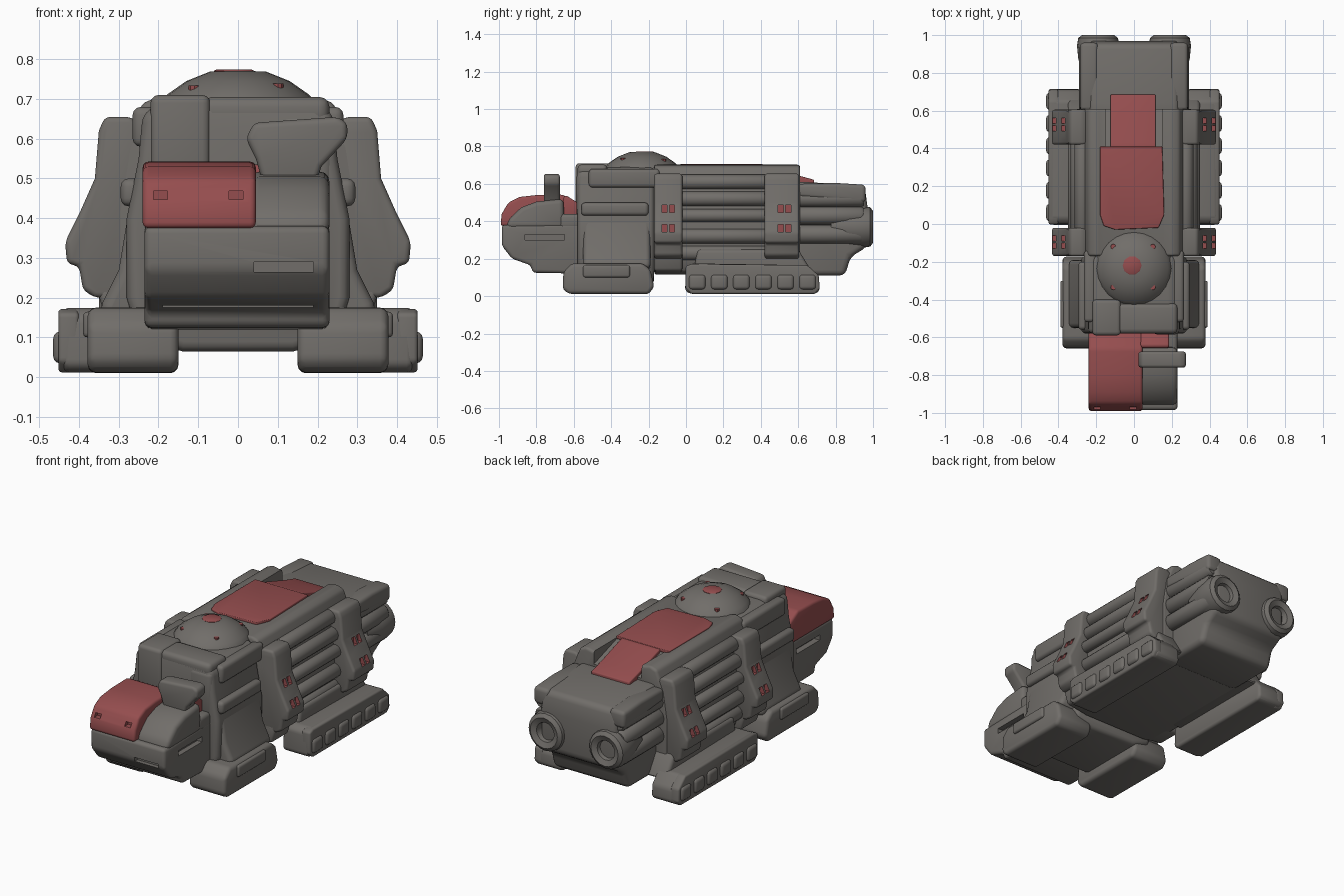
import bpy, bmesh, math
from mathutils import Matrix

if "Cube" in bpy.data.objects:
    bpy.data.objects.remove(bpy.data.objects["Cube"])


def material(name, rgb):
    m = bpy.data.materials.new(name)
    m.diffuse_color = (*rgb, 1)
    m.use_nodes = True
    m.node_tree.nodes["Principled BSDF"].inputs["Base Color"].default_value = m.diffuse_color
    return m


GREY = material("warm grey", (0.165, 0.155, 0.143))
RED = material("dull red", (0.30, 0.075, 0.077))


def finish(name, bm, mat, bevel=0.0, mirror=False):
    bmesh.ops.recalc_face_normals(bm, faces=bm.faces)
    me = bpy.data.meshes.new(name)
    bm.to_mesh(me)
    bm.free()
    me.materials.append(mat)
    ob = bpy.data.objects.new(name, me)
    bpy.context.collection.objects.link(ob)
    if bevel:
        b = ob.modifiers.new("bevel", 'BEVEL')
        b.width, b.segments, b.limit_method = bevel, 3, 'ANGLE'
        b.angle_limit = math.radians(25)
    if mirror:
        ob.modifiers.new("mirror", 'MIRROR')
    return ob


def prism(name, pts, axis, lo, hi, mat=GREY, bevel=0.015, mirror=False):
    """Extrude a 2D profile along one axis."""
    place = {'x': lambda p, t: (t, p[0], p[1]),
             'y': lambda p, t: (p[0], t, p[1]),
             'z': lambda p, t: (p[0], p[1], t)}[axis]
    bm = bmesh.new()
    a, b = ([bm.verts.new(place(p, t)) for p in pts] for t in (lo, hi))
    bm.faces.new(a)
    bm.faces.new(b)
    for i in range(len(pts)):
        j = (i + 1) % len(pts)
        bm.faces.new((a[i], a[j], b[j], b[i]))
    return finish(name, bm, mat, bevel, mirror)


def box(name, x, y, z, mat=GREY, bevel=0.012, mirror=False):
    return prism(name, [(x[0], y[0]), (x[1], y[0]), (x[1], y[1]), (x[0], y[1])],
                 'z', z[0], z[1], mat, bevel, mirror)


def lathe(name, profile, centre, axis='y', steps=20, mat=GREY, mirror=False):
    """Spin (radius, height) points round an axis."""
    bm = bmesh.new()
    vs = [bm.verts.new((r, 0, h)) for r, h in profile]
    es = [bm.edges.new(e) for e in zip(vs, vs[1:])]
    bmesh.ops.spin(bm, geom=vs + es, cent=(0, 0, 0), axis=(0, 0, 1),
                   angle=2 * math.pi, steps=steps, use_duplicate=False)
    bmesh.ops.remove_doubles(bm, verts=bm.verts, dist=1e-4)
    rot = Matrix.Rotation(-math.pi / 2, 4, 'X') if axis == 'y' else Matrix()
    bm.transform(Matrix.Translation(centre) @ rot)
    return finish(name, bm, mat, 0, mirror)


def pipe(name, x, z, r, y0, y1):
    lathe(name, [(0, y0), (r * .8, y0), (r, y0 + .015), (r, y1 - .015), (r * .8, y1), (0, y1)],
          (x, 0, z), steps=12, mirror=True)


def cut(ob, *cutters):
    for c in cutters:
        c.hide_render = True
        m = ob.modifiers.new("slot", 'BOOLEAN')
        m.operation, m.object, m.solver = 'DIFFERENCE', c, 'EXACT'
        m.material_mode = 'TRANSFER'


def slot(x, y, z, mat=GREY, mirror=False):
    return box("slot_cutter", x, y, z, mat, 0, mirror)


def both(half):
    return half + [(-x, z) for x, z in reversed(half)]


# Main hull, with a sloping trough at the back of the roof
hull = prism("main_hull", both([(.2, .115), (.28, .13), (.31, .2), (.31, .42), (.285, .58), (.24, .69), (.2, .705), (.16, .695)]),
             'y', -.17, .61, bevel=.015)
cut(hull, prism("trough_cutter", [(.40, .75), (.40, .69), (.65, .61), (.65, .75)], 'x', -.15, .15, bevel=0))
prism("front_hull", both([(.14, .065), (.25, .1), (.28, .2), (.28, .4), (.25, .55), (.24, .66), (.2, .69)]),
      'y', -.58, -.17, bevel=.025)

# Rear hull, tapering underneath
prism("rear_hull", [(.55, .11), (.85, .11), (.88, .21), (.965, .26), (.97, .48), (.955, .59), (.64, .61), (.55, .61)],
      'x', -.24, .24, bevel=.03)
prism("rear_top_rail", [(.6, .53), (.6, .6), (.8, .605), (.96, .595), (.96, .5)],
      'x', .19, .285, bevel=.02, mirror=True)

# Side pipes between the collars and along the rear
for n, (x, z, r) in enumerate([(.275, .61, .04), (.295, .52, .04), (.315, .43, .035), (.31, .32, .04), (.3, .23, .04)]):
    pipe("side_pipe_%d" % n, x, z, r, -.04, .44)
for n, (z, r) in enumerate([(.52, .045), (.43, .05), (.33, .05)]):
    pipe("rear_pipe_%d" % n, .24, z, r, .58, .95)

# Exhaust nozzles
lathe("exhaust_nozzle", [(0, -.2), (.08, -.2), (.105, -.1), (.112, -.03), (.105, .01), (.085, .025), (.055, .012), (.045, -.03), (0, -.03)],
      (.19, .975, .37), mirror=True)

# Side collars with red lamp pits
collar = [(.22, .2), (.36, .2), (.39, .22), (.40, .28), (.43, .285), (.435, .34), (.40, .41),
          (.36, .5), (.35, .62), (.335, .655), (.27, .655), (.22, .62)]
for label, y0, y1, yc in (("front", -.17, -.02, -.095), ("rear", .42, .605, .527)):
    ob = prism(label + "_collar", collar, 'y', y0, y1, bevel=.014, mirror=True)
    cut(ob, *[slot((x, .5), (yc + dy - .014, yc + dy + .014), (z - .02, z + .02), RED, True)
              for x, z in ((.357, .467), (.402, .362)) for dy in (-.02, .02)])
    prism(label + "_collar_foot", [(.22, .12), (.33, .135), (.36, .24), (.22, .24)], 'y', y0, y1, bevel=.015, mirror=True)

# Rear tracks with links
prism("rear_track", [(0, .15), (-.005, .03), (.02, .012), (.69, .012), (.715, .03), (.71, .1), (.65, .165), (.03, .175)],
      'x', .28, .44, bevel=.02, mirror=True)
prism("rear_track_skirt", [(-.002, .16), (-.002, .04), (.03, .012), (.69, .012), (.715, .04), (.71, .11), (.65, .165), (.03, .172)],
      'x', .40, .452, bevel=.01, mirror=True)
for k in range(6):
    y = .06 + k * .118
    box("rear_track_link", (.42, .465), (y - .045, y + .045), (.035, .115), bevel=.018, mirror=True)
prism("rear_track_mount", [(.04, .12), (.68, .12), (.6, .25), (.06, .25)], 'x', .2, .35, bevel=.02, mirror=True)

# Front tracks
prism("front_track", [(-.655, .13), (-.66, .04), (-.63, .012), (-.2, .01), (-.17, .05), (-.19, .14), (-.23, .175), (-.61, .175)],
      'x', .15, .378, bevel=.02, mirror=True)
prism("front_track_skirt", [(-.55, .1), (-.55, .165), (-.3, .165), (-.3, .1)],
      'x', .36, .39, bevel=.012, mirror=True)
prism("front_fender", [(.2, .13), (.35, .15), (.34, .19), (.3, .27), (.275, .42), (.2, .45)],
      'y', -.55, -.19, bevel=.025, mirror=True)
box("front_side_bar", (.24, .295), (-.56, -.2), (.43, .5), bevel=.02, mirror=True)
box("front_upper_bar", (.2, .265), (-.52, -.14), (.58, .68), bevel=.02, mirror=True)

# Cab with grille and visor slots
cab = prism("cab", [(-.985, .27), (-.985, .38), (-.55, .39), (-.55, .12), (-.82, .125), (-.83, .165), (-.93, .2)],
            'x', -.235, .23, bevel=.018)
cut(cab, slot((-.19, .19), (-1, -.86), (.165, .18)), slot((.04, .19), (-1.02, -.955), (.265, .29)),
    slot((.2, .3), (-.86, -.65), (.3, .33), mirror=True))
hood = prism("cab_hood", [(-.992, .375), (-.985, .44), (-.95, .5), (-.89, .53), (-.8, .54), (-.66, .543), (-.565, .49), (-.56, .375)],
             'x', -.24, .045, RED, .015)
# Headlamp pits
cut(hood, *[slot((x - .018, x + .018), (-1.02, -.95), (.447, .469), RED) for x in (-.195, -.005)])
prism("cab_side_deck", [(-.962, .36), (-.95, .41), (-.88, .475), (-.8, .505), (-.655, .52), (-.65, .36)],
      'x', .03, .23, bevel=.025)
box("cab_rear_deck", (.03, .23), (-.68, -.55), (.36, .44), bevel=.02)
prism("cab_rear_panel", [(-.66, .42), (-.655, .53), (-.64, .538), (-.565, .49), (-.56, .42)], 'x', .035, .185, RED, .01)

# Hooked arm on the cab
prism("cab_arm", [(.07, .46), (.19, .47), (.21, .53), (.275, .60), (.275, .64), (.25, .655), (.04, .64), (.02, .6), (.045, .55)],
      'y', -.76, -.675, bevel=.025)

# Upper front structure
box("front_tower", (-.22, -.07), (-.59, -.4), (.45, .71), bevel=.02)
box("front_roof_beam", (-.09, .23), (-.58, -.42), (.63, .705), bevel=.025)
box("front_side_tower", (.1, .24), (-.585, -.4), (.42, .66), bevel=.025)

# Roof dome with hatch and bolts
lathe("roof_dome", [(0, .096), (.07, .094), (.13, .07), (.18, .035), (.205, 0), (.21, -.06), (0, -.06)],
      (0, -.235, .675), 'z', 24)
lathe("dome_hatch", [(0, 0), (.045, 0), (.05, -.003), (.05, -.02), (0, -.02)], (-.01, -.22, .774), 'z', 10, RED)
for x, y, z in ((-.11, -.12, .728), (.1, -.12, .733), (-.11, -.335, .734), (.1, -.335, .739)):
    lathe("dome_bolt", [(0, 0), (.014, 0), (.014, -.03), (0, -.03)], (x, y, z), 'z', 8, RED)

# Red roof panel, narrowing and dropping to the rear
prism("roof_panel", [(-.16, -.01), (-.1, -.03), (.13, -.02), (.16, .05), (.15, .41), (-.18, .41), (-.18, .05)],
      'z', .69, .707, RED, .004)
prism("roof_panel_slope", [(.40, .706), (.43, .70), (.60, .645), (.685, .622), (.685, .59), (.40, .62)],
      'x', -.125, .115, RED, .006)

# Apply modifiers, shade and remove cutters
bpy.context.view_layer.update()
bpy.ops.object.select_all(action='DESELECT')
for o in list(bpy.context.collection.objects):
    if not o.hide_render:
        o.select_set(True)
        bpy.context.view_layer.objects.active = o
bpy.ops.object.convert(target='MESH')
bpy.ops.object.shade_smooth_by_angle(angle=math.radians(40))
for o in list(bpy.context.collection.objects):
    if o.hide_render:
        bpy.data.objects.remove(o)
